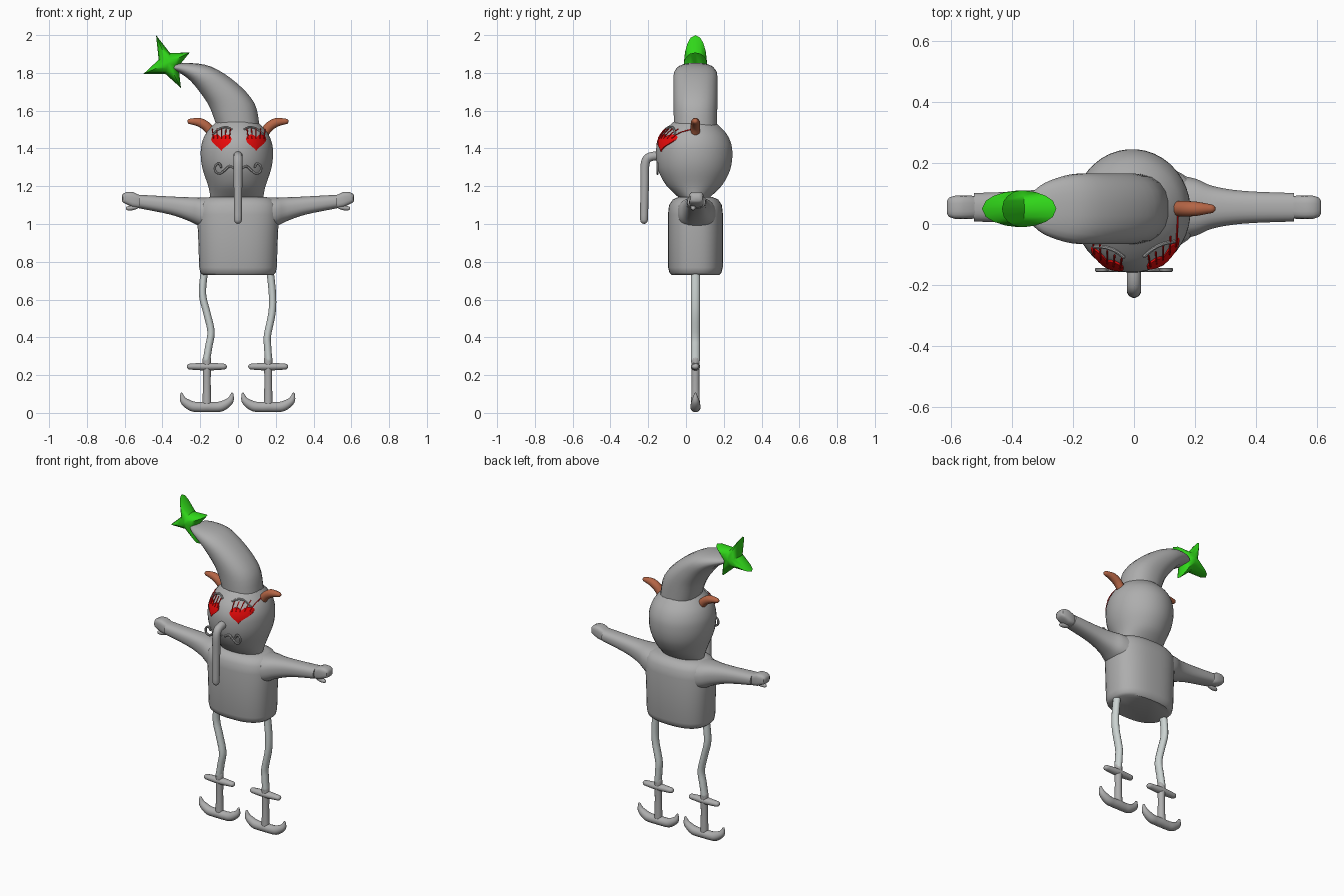
import bpy, bmesh, math
from mathutils import Vector

if "Cube" in bpy.data.objects:
    bpy.data.objects.remove(bpy.data.objects["Cube"])

CY = 0.05  # depth of the body's centre line


def material(name, rgb):
    m = bpy.data.materials.new(name)
    m.diffuse_color = (*rgb, 1)
    m.use_nodes = True
    m.node_tree.nodes["Principled BSDF"].inputs["Base Color"].default_value = m.diffuse_color
    return m


GRAY = material("gray", (0.42, 0.42, 0.42))
PALE = material("pale gray", (0.60, 0.65, 0.64))
RED = material("red", (0.85, 0.003, 0.003))
GREEN = material("green", (0.03, 0.68, 0.01))
BROWN = material("brown", (0.46, 0.13, 0.06))


def smooth_path(pts, steps=5):
    """Catmull-Rom through tuples of any length."""
    out = []
    for i in range(len(pts) - 1):
        a, b, c, d = (pts[max(i - 1, 0)], pts[i], pts[i + 1], pts[min(i + 2, len(pts) - 1)])
        for k in range(steps):
            t = k / steps
            out.append(tuple(q + 0.5 * t * ((r - p) + t * (2 * p - 5 * q + 4 * r - s + t * (3 * (q - r) + s - p)))
                             for p, q, r, s in zip(a, b, c, d)))
    return out + [tuple(pts[-1])]


def ring(c, u, v, n=24, power=2.0):
    """Superellipse section about c with half axes u and v."""
    pts = []
    for i in range(n):
        a = 2 * math.pi * (i + 0.5) / n
        ca, sa = math.cos(a), math.sin(a)
        pts.append(Vector(c) + Vector(u) * math.copysign(abs(ca) ** (2 / power), ca)
                   + Vector(v) * math.copysign(abs(sa) ** (2 / power), sa))
    return pts


def loft(name, mat, sections):
    bm = bmesh.new()
    rows = [[bm.verts.new(p) for p in s] for s in sections]
    n = len(rows[0])
    for r, s in zip(rows, rows[1:]):
        for i in range(n):
            j = (i + 1) % n
            bm.faces.new((r[i], r[j], s[j], s[i]))
    bm.faces.new(rows[0])
    bm.faces.new(rows[-1])
    bmesh.ops.recalc_face_normals(bm, faces=bm.faces)
    me = bpy.data.meshes.new(name)
    bm.to_mesh(me)
    bm.free()
    me.materials.append(mat)
    ob = bpy.data.objects.new(name, me)
    bpy.context.collection.objects.link(ob)
    return ob


def tube(name, mat, pts, normal=(0, 1, 0), n=12, depth=1.0, steps=5):
    """Round-ended tube; pts are (x, y, z, radius)."""
    path = smooth_path(pts, steps)
    secs = []
    for i, p in enumerate(path):
        c, r = Vector(p[:3]), p[3]
        t = (Vector(path[min(i + 1, len(path) - 1)][:3]) - Vector(path[max(i - 1, 0)][:3])).normalized()
        u = Vector(normal)
        u = (u - t * u.dot(t)).normalized()
        w = t.cross(u)
        dome = [(1, 0.15), (0.87, 0.5), (0.5, 0.87)]
        if i == 0:
            secs += [ring(c - t * r * h, u * r * k * depth, w * r * k, n) for h, k in dome]
        secs.append(ring(c, u * r * depth, w * r, n))
        if i == len(path) - 1:
            secs += [ring(c + t * r * h, u * r * k * depth, w * r * k, n) for h, k in reversed(dome)]
    return loft(name, mat, secs)


# Torso
torso = [(0.73, .185, .125), (0.742, .2, .138), (0.77, .206, .145), (0.95, .212, .146), (1.05, .218, .146),
         (1.10, .214, .14), (1.13, .19, .12), (1.143, .15, .09)]
loft("torso", GRAY, [ring((0, CY, z), (a, 0, 0), (0, b, 0), 40, 2.5) for z, a, b in torso])

# Head, with a helper that finds its front surface
HEAD = smooth_path([(1.13, .14, .07), (1.17, .145, .115), (1.21, .155, .152), (1.27, .176, .185),
                    (1.32, .188, .199), (1.37, .192, .203), (1.42, .188, .198), (1.47, .17, .177),
                    (1.51, .14, .143), (1.54, .11, .11)], 3)
HX, HY = -0.006, 0.043
loft("head", GRAY, [ring((HX, HY, z), (a, 0, 0), (0, b, 0), 40) for z, a, b in HEAD])


def face_y(x, z):
    for (z0, a0, b0), (z1, a1, b1) in zip(HEAD, HEAD[1:]):
        if z <= z1:
            t = (z - z0) / (z1 - z0)
            a, b = a0 + (a1 - a0) * t, b0 + (b1 - b0) * t
            return HY - b * math.sqrt(max(0, 1 - ((x - HX) / a) ** 2))
    return HY


# Bent hat: right edge, left edge, half depth
hat = [(.115, 1.52, -.115, 1.52, .115), (.088, 1.64, -.152, 1.62, .117), (-.01, 1.75, -.197, 1.69, .117),
       (-.14, 1.833, -.255, 1.76, .114), (-.265, 1.853, -.315, 1.803, .085), (-.33, 1.845, -.352, 1.82, .045)]
secs = []
for x0, z0, x1, z1, d in smooth_path(hat, 4):
    secs.append(ring(((x0 + x1) / 2, CY, (z0 + z1) / 2), ((x0 - x1) / 2, 0, (z0 - z1) / 2), (0, d, 0), 20, 2.3))
loft("hat", GRAY, secs)

# Four-pointed star on the hat tip, swollen in depth
star = [(-.434, 2.0), (-.36, 1.905), (-.255, 1.908), (-.315, 1.835),
        (-.302, 1.72), (-.385, 1.795), (-.50, 1.795), (-.42, 1.87)]
SX, SZ = -.37, 1.852
layers = [(0.1, -1), (0.4, -.92), (0.7, -.71), (0.9, -.44), (1, 0), (0.9, .44), (0.7, .71), (0.4, .92), (0.1, 1)]
loft("hat_star", GREEN, [[(SX + (x - SX) * s, CY + .06 * h, SZ + (z - SZ) * s) for x, z in star] for s, h in layers])

# Nose hanging down in front
tube("nose", GRAY, [(0, -.10, 1.36, .024), (0, -.18, 1.358, .024), (0, -.215, 1.325, .024),
                    (0, -.219, 1.2, .023), (0, -.222, 1.022, .021)], normal=(1, 0, 0), n=16)

for side, s in (("left", -1), ("right", 1)):
    # Horn
    tube(f"{side}_horn", BROWN, [(s * .135, CY, 1.475, .025), (s * .165, CY, 1.515, .026),
                                 (s * .205, CY, 1.538, .024), (s * .253, CY, 1.543, .015)])
    # Arm growing out of the shoulder
    arm = [(.12, .95, 1.138, .11), (.20, .985, 1.141, .095), (.26, 1.015, 1.142, .07),
           (.36, 1.05, 1.146, .054), (.525, 1.083, 1.155, .047)]
    loft(f"{side}_arm", GRAY, [ring((s * x, CY + .005, (a + b) / 2), (0, d, 0), (0, 0, (b - a) / 2), 24, 2.5)
                               for x, a, b, d in smooth_path(arm, 4)])
    # Fist and thumb
    fist = [(.51, 1.12, .03, .03), (.53, 1.121, .036, .038), (.56, 1.13, .041, .039),
            (.59, 1.137, .033, .038), (.608, 1.137, .024, .032), (.615, 1.137, .015, .02)]
    loft(f"{side}_hand", GRAY, [ring((s * x, CY + .005, z), (0, d, 0), (0, 0, h), 20, 3.5) for x, z, h, d in fist])
    tube(f"{side}_thumb", GRAY, [(s * .535, CY - .01, 1.095, .014), (s * .56, CY - .012, 1.086, .014),
                                 (s * .583, CY - .012, 1.083, .011)])

    # Heart eye, a thin plate wrapped on the face
    ex, ez, k = 0.004 + s * .092, 1.437, .0031
    outline = []
    for i in range(28):
        t = 2 * math.pi * i / 28
        outline.append((.054 * math.sin(t) ** 3, k * (13 * math.cos(t) - 5 * math.cos(2 * t)
                                                      - 2 * math.cos(3 * t) - math.cos(4 * t))))
    plate = [(1, -.002), (1, .007), (.66, .008), (.33, .008), (.05, .008)]
    loft(f"{side}_eye", RED, [[(ex + x * q, face_y(ex + x * q, ez + z * q) - o, ez + z * q) for x, z in outline]
                              for q, o in plate])
    # Eyelashes
    for i in range(5):
        x = ex + (i - 2) * .021
        lash = [(x + (i - 2) * .001 * j, 1.455 + .016 * j) for j in range(4)]
        tube(f"{side}_eyelash_{i + 1}", RED, [(a, face_y(a, z) - .009, z, .003) for a, z in lash], n=6, steps=1)
    # Eyebrow
    brow = [(.035, 1.503), (.06, 1.513), (.09, 1.508), (.115, 1.492), (.132, 1.475)]
    tube(f"{side}_eyebrow", GRAY, [(s * x, face_y(s * x, z) - .004, z, .006) for x, z in brow], n=8)
    # Curled moustache
    curl = [(.015, 1.29), (.045, 1.305), (.07, 1.285), (.095, 1.267), (.119, 1.278), (.12, 1.308),
            (.1, 1.32), (.09, 1.303)]
    tube(f"{side}_moustache", GRAY, [(s * x, -.151, z, .007) for x, z in curl], n=8, steps=4)

    # Wavy leg
    fx = -.165 if s < 0 else .16
    leg = ([(-.178, .75), (-.188, .63), (-.165, .53), (-.143, .43), (-.155, .35), (-.167, .28)] if s < 0 else
           [(.170, .75), (.182, .63), (.180, .53), (.156, .41), (.157, .35), (.162, .28)])
    tube(f"{side}_leg", PALE, [(x, CY, z, .02) for x, z in leg], depth=1.25)
    # Anchor foot
    tube(f"{side}_anchor_shank", GRAY, [(fx, CY, .285, .023), (fx, CY, .16, .021), (fx, CY, .04, .024)], n=16)
    tube(f"{side}_anchor_crossbar", GRAY, [(fx - .09, CY, .245, .016), (fx, CY, .245, .021),
                                           (fx + .09, CY, .245, .016)], n=16, depth=1.2)
    half = [(.134, .1, .007), (.122, .064, .02), (.08, .036, .027), (.04, .031, .027)]
    fluke = [(-x, z, r) for x, z, r in half] + [(0, .032, .028)] + list(reversed(half))
    tube(f"{side}_anchor_flukes", GRAY, [(fx + x, CY, z, r) for x, z, r in fluke], n=16)

# Smooth shading with sharp edges kept
for ob in bpy.data.objects:
    ob.select_set(True)
    bpy.context.view_layer.objects.active = ob
bpy.ops.object.shade_smooth_by_angle(angle=math.radians(40))
